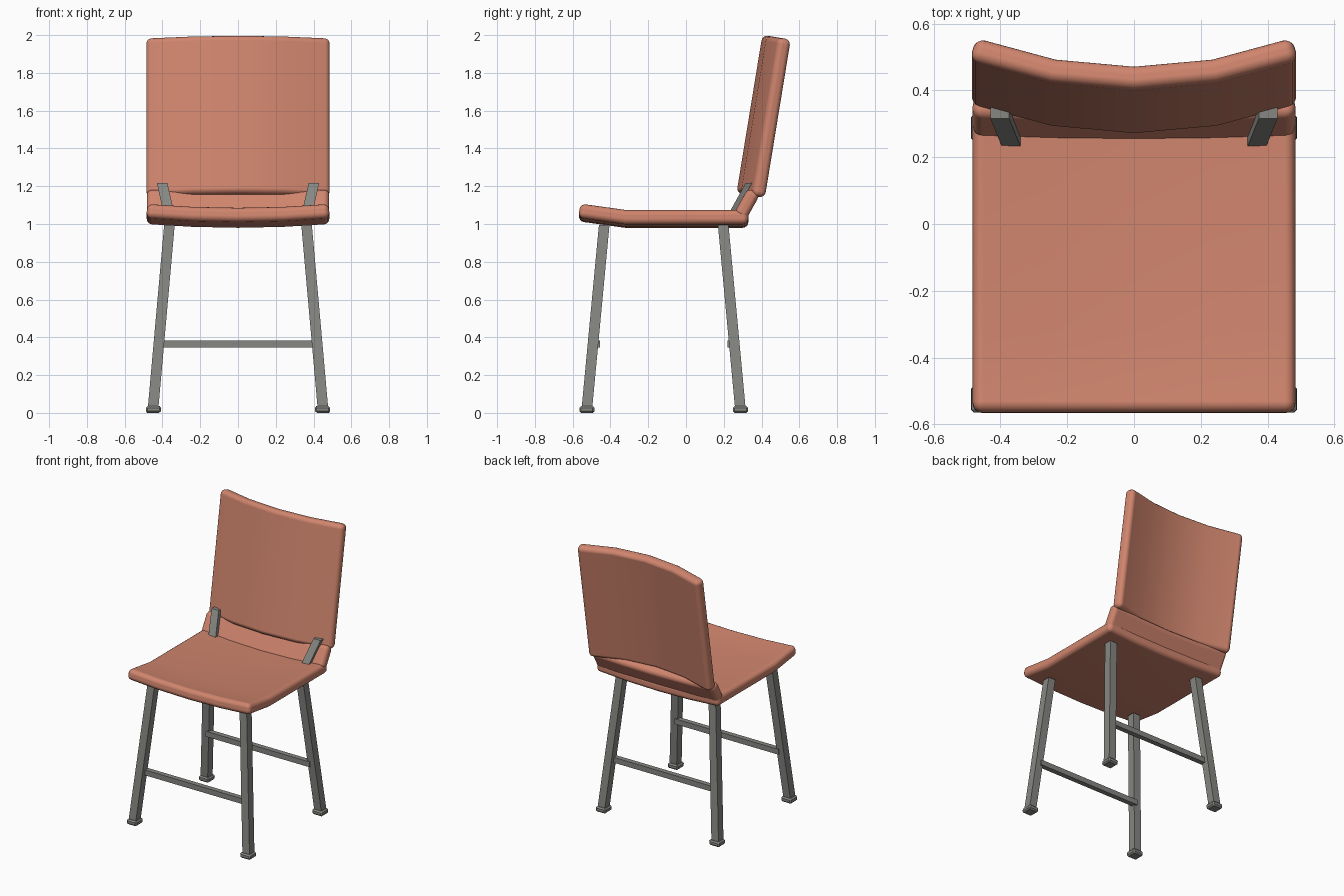
import bpy, bmesh
from mathutils import Vector

cube = bpy.data.objects.get("Cube")
if cube:
    bpy.data.objects.remove(cube, do_unlink=True)


def material(name, rgb):
    m = bpy.data.materials.new(name)
    m.use_nodes = True
    m.diffuse_color = (*rgb, 1)
    m.node_tree.nodes["Principled BSDF"].inputs["Base Color"].default_value = (*rgb, 1)
    return m


SALMON = material("salmon shell", (0.63, 0.235, 0.155))
GREY = material("grey metal", (0.24, 0.24, 0.225))


def add_object(name, bm, mat, smooth=False):
    bmesh.ops.recalc_face_normals(bm, faces=bm.faces)
    mesh = bpy.data.meshes.new(name)
    bm.to_mesh(mesh)
    bm.free()
    mesh.materials.append(mat)
    for p in mesh.polygons:
        p.use_smooth = smooth
    obj = bpy.data.objects.new(name, mesh)
    bpy.context.collection.objects.link(obj)
    return obj


def bevel(obj, width, segments):
    mod = obj.modifiers.new("soft_edges", "BEVEL")
    mod.width = width
    mod.segments = segments
    mod.limit_method = "ANGLE"
    mod.angle_limit = 0.7
    mod.harden_normals = segments > 1


def panel(name, path, bend, thickness, half_width=0.483):
    """Padded sheet along a (y, z) path, its sides displaced by the bend."""
    bm = bmesh.new()
    rows = []
    for y, z in path:
        row = []
        for i in range(-2, 3):
            t = (i / 2) ** 2
            row.append(bm.verts.new((half_width * i / 2, y + bend[0] * t, z + bend[1] * t)))
        rows.append(row)
    for a, b in zip(rows, rows[1:]):
        for i in range(4):
            bm.faces.new((a[i], a[i + 1], b[i + 1], b[i]))
    obj = add_object(name, bm, SALMON, smooth=True)
    mod = obj.modifiers.new("padding", "SOLIDIFY")
    mod.thickness = thickness
    mod.offset = 0
    mod.use_even_offset = True
    bevel(obj, 0.03, 4)
    return obj


def bar(name, start, end, size_x, size_y):
    """Slanted bar with level ends."""
    start, end = Vector(start), Vector(end)
    bm = bmesh.new()
    bmesh.ops.create_cube(bm, size=1)
    for v in bm.verts:
        base = end if v.co.z > 0 else start
        v.co = base + Vector((v.co.x * size_x, v.co.y * size_y, 0))
    return add_object(name, bm, GREY)


# Seat, backrest and the strip joining them
panel("seat", [(-0.565, 1.052), (-0.32, 1.018), (0.33, 1.018)], (0, 0.02), 0.076)
panel("backrest", [(0.303, 1.157), (0.44, 1.995)], (0.087, -0.014), 0.072)
panel("back_support", [(0.275, 1.02), (0.352, 1.158)], (0.01, 0.018), 0.072)

# Legs, feet and brackets on both sides
for side, sx in (("left", 1), ("right", -1)):
    for end, y_foot, y_top in (("front", -0.525, -0.433), ("rear", 0.288, 0.197)):
        bar(f"{end}_{side}_leg", (sx * 0.45, y_foot, 0.02), (sx * 0.363, y_top, 0.995), 0.056, 0.056)
        foot = bar(f"{end}_{side}_foot", (sx * 0.449, y_foot, 0), (sx * 0.446, y_foot, 0.036), 0.08, 0.08)
        bevel(foot, 0.009, 1)
    bar(f"{side}_bracket", (sx * 0.362, 0.235, 1.04), (sx * 0.402, 0.333, 1.218), 0.056, 0.034)

# Cross bars between the legs
for end, y in (("front", -0.473), ("rear", 0.238)):
    bar(f"{end}_cross_bar", (0, y, 0.346), (0, y, 0.384), 0.82, 0.036)
